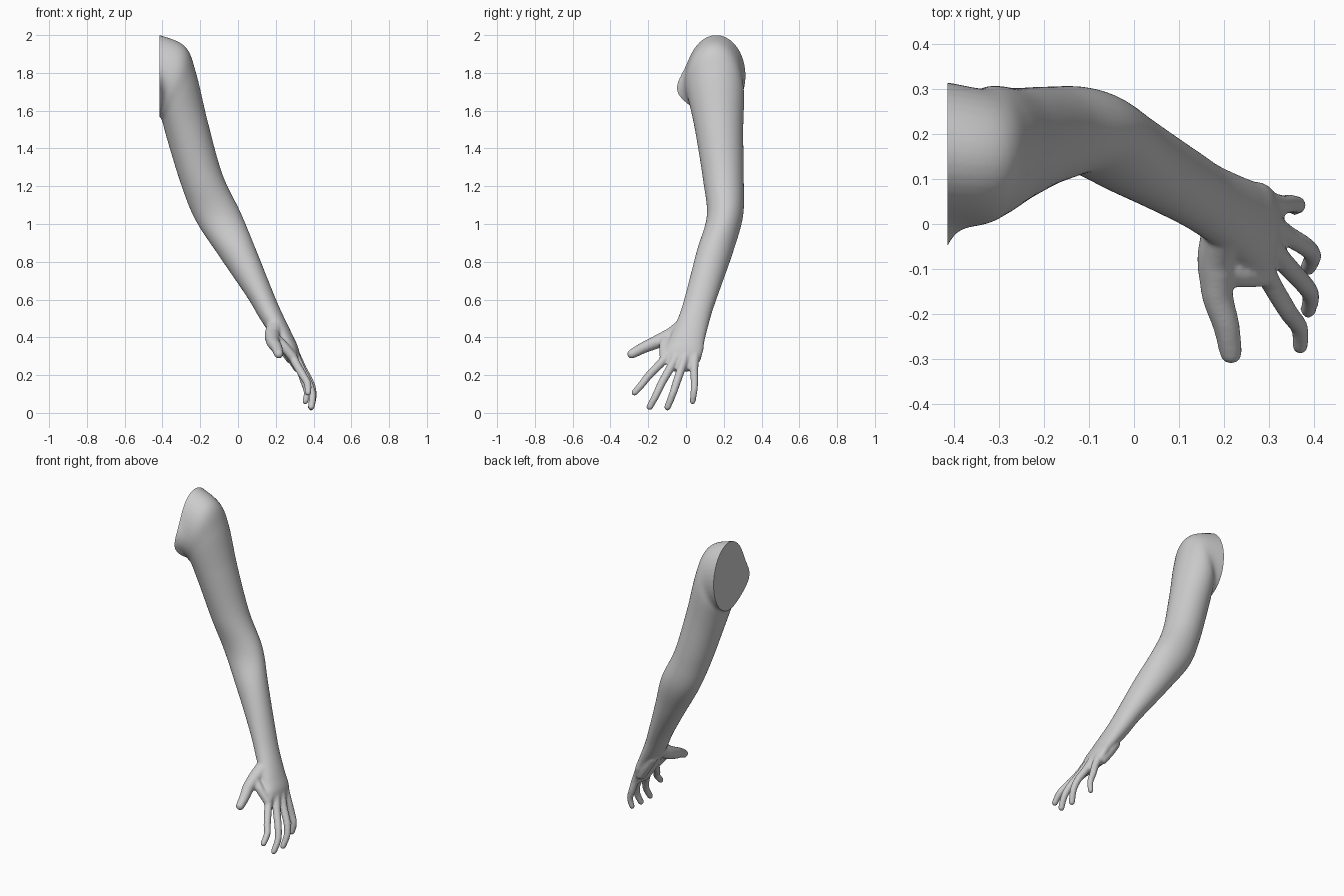
import bpy, bmesh, math
from mathutils import Vector

if "Cube" in bpy.data.objects:
    bpy.data.objects.remove(bpy.data.objects["Cube"])

bm = bmesh.new()


def smooth_path(pts, n):
    """Catmull-Rom through tuples of any length."""
    out = []
    for i in range(len(pts) - 1):
        a, b, c, d = (pts[max(i - 1, 0)], pts[i], pts[i + 1], pts[min(i + 2, len(pts) - 1)])
        for k in range(n):
            t = k / n
            out.append([0.5 * (2 * q + (r - p) * t + (2 * p - 5 * q + 4 * r - s) * t * t
                               + (3 * q - p - 3 * r + s) * t ** 3)
                        for p, q, r, s in zip(a, b, c, d)])
    out.append(list(pts[-1]))
    return out


def loft(rings):
    """Closed tube through rings of points."""
    vs = [[bm.verts.new(p) for p in ring] for ring in rings]
    n = len(vs[0])
    for a, b in zip(vs, vs[1:]):
        for i in range(n):
            j = (i + 1) % n
            bm.faces.new((a[i], a[j], b[j], b[i]))
    bm.faces.new(vs[0][::-1])
    bm.faces.new(vs[-1])


def digit(pts, r0, r1, n=16):
    """Round tapering tube with domed ends."""
    P = [Vector(p) for p in smooth_path(pts, 6)]
    R = [r0 + (r1 - r0) * i / (len(P) - 1) for i in range(len(P))]
    domes = []
    for end, prev in ((0, 1), (-1, -2)):
        d = (P[end] - P[prev]).normalized() * R[end]
        domes.append([(P[end] + d * math.sin(k * .34), R[end] * math.cos(k * .34))
                      for k in range(1, 5)])
    sts = domes[0][::-1] + list(zip(P, R)) + domes[1]
    rings = []
    for i, (p, r) in enumerate(sts):
        t = (sts[min(i + 1, len(sts) - 1)][0] - sts[max(i - 1, 0)][0]).normalized()
        u = t.cross(Vector((1, 0, 0.3))).normalized()
        v = t.cross(u)
        rings.append([p + (u * math.cos(k * math.tau / n) + v * math.sin(k * math.tau / n)) * r
                      for k in range(n)])
    loft(rings)


# Shoulder, arm and palm: inner x, z | outer x, z | front y, back y
sections = [
    (-.415, 1.57, -.415, 2.0, .005, .315),
    (-.408, 1.555, -.28, 1.94, 0, .302),
    (-.40, 1.54, -.222, 1.80, .015, .308),
    (-.37, 1.43, -.162, 1.55, .05, .303),
    (-.30, 1.205, -.083, 1.265, .09, .306),
    (-.225, 1.02, .012, 1.065, .11, .302),
    (-.10, .83, .087, .885, .058, .25),
    (.05, .61, .183, .645, -.002, .17),
    (.115, .50, .228, .54, -.035, .134),
    (.205, .365, .29, .41, -.09, .10),
    (.25, .295, .322, .335, -.12, .088),
    (.303, .215, .335, .235, -.08, .05),
]
xi, zi, xo, zo, y0, y1 = sections[0]
sections.insert(0, (xi - .045, zi, xo - .045, zo, y0, y1))  # stub, cut off later
rings = []
for xi, zi, xo, zo, y0, y1 in smooth_path(sections, 8):
    zm = (zi + zo) / 2
    chest = .07 * math.exp(-(xo + .415) / .06)
    slant = .2 * math.exp(-(zm / .4) ** 4) - .1 * math.exp(-((zm - .8) / .2) ** 2)
    ring = []
    for k in range(40):
        u, w = math.cos(k * math.tau / 40), math.sin(k * math.tau / 40)
        y = (y0 + y1) / 2 + (y1 - y0) / 2 * (w * math.sqrt(1 - slant ** 2) + slant * u)
        y -= chest * math.exp(-((u + .45) / .5) ** 2) * max(0, -w)
        ring.append(((xi + xo) / 2 + (xo - xi) / 2 * u, y, zm + (zo - zi) / 2 * u))
    rings.append(ring)
loft(rings)

# Fingers: knuckle, middle joint and tip; each starts on the back of the hand
fingers = [
    ((.300, -.122, .275), (.343, -.195, .20), (.370, -.272, .108)),
    ((.333, -.085, .235), (.375, -.13, .155), (.388, -.192, .032)),
    ((.340, -.025, .235), (.384, -.052, .155), (.387, -.098, .03)),
    ((.325, .043, .245), (.350, .045, .165), (.357, .035, .06)),
]
for i, (knuckle, joint, tip) in enumerate(fingers):
    root = Vector((.237, .02 * i, .43))
    ridge = root.lerp(Vector(knuckle), .55) + Vector((.004, 0, 0))
    last = Vector(joint).lerp(Vector(tip), .5) + Vector((.012, .002, 0))
    digit([root, ridge, knuckle, joint, last, tip], .027, .018 if i < 3 else .016)

# Thumb, its fleshy base, the web to the first finger and the heel of the palm
digit([(.183, -.10, .400), (.186, -.16, .373), (.205, -.225, .345), (.216, -.287, .312)], .04, .025)
digit([(.195, -.02, .45), (.182, -.075, .412), (.183, -.13, .386)], .046, .037)
digit([(.192, -.10, .40), (.235, -.115, .36), (.29, -.115, .295)], .028, .025)
digit([(.20, .06, .42), (.235, .06, .36), (.28, .05, .29)], .035, .03)

bmesh.ops.recalc_face_normals(bm, faces=bm.faces[:])
mesh = bpy.data.meshes.new("arm_parts")
bm.to_mesh(mesh)
bm.free()
arm = bpy.data.objects.new("arm", mesh)
bpy.context.collection.objects.link(arm)

# Fuse the parts into one skin
fuse = arm.modifiers.new("fuse", 'REMESH')
fuse.mode = 'VOXEL'
fuse.voxel_size = 0.0065
soften = arm.modifiers.new("soften", 'SMOOTH')
soften.factor = 0.5
soften.iterations = 8
fused = bpy.data.meshes.new_from_object(arm.evaluated_get(bpy.context.evaluated_depsgraph_get()))
arm.modifiers.clear()

# Flat cut at the shoulder
bm = bmesh.new()
bm.from_mesh(fused)
bmesh.ops.bisect_plane(bm, geom=bm.verts[:] + bm.edges[:] + bm.faces[:],
                       plane_co=(-.415, 0, 0), plane_no=(-1, 0, 0), clear_outer=True)
bmesh.ops.holes_fill(bm, edges=[e for e in bm.edges if e.is_boundary], sides=0)
bmesh.ops.recalc_face_normals(bm, faces=bm.faces[:])
bm.to_mesh(fused)
bm.free()
arm.data = fused

bpy.context.view_layer.objects.active = arm
arm.select_set(True)
bpy.ops.object.shade_smooth_by_angle(angle=math.radians(50))
